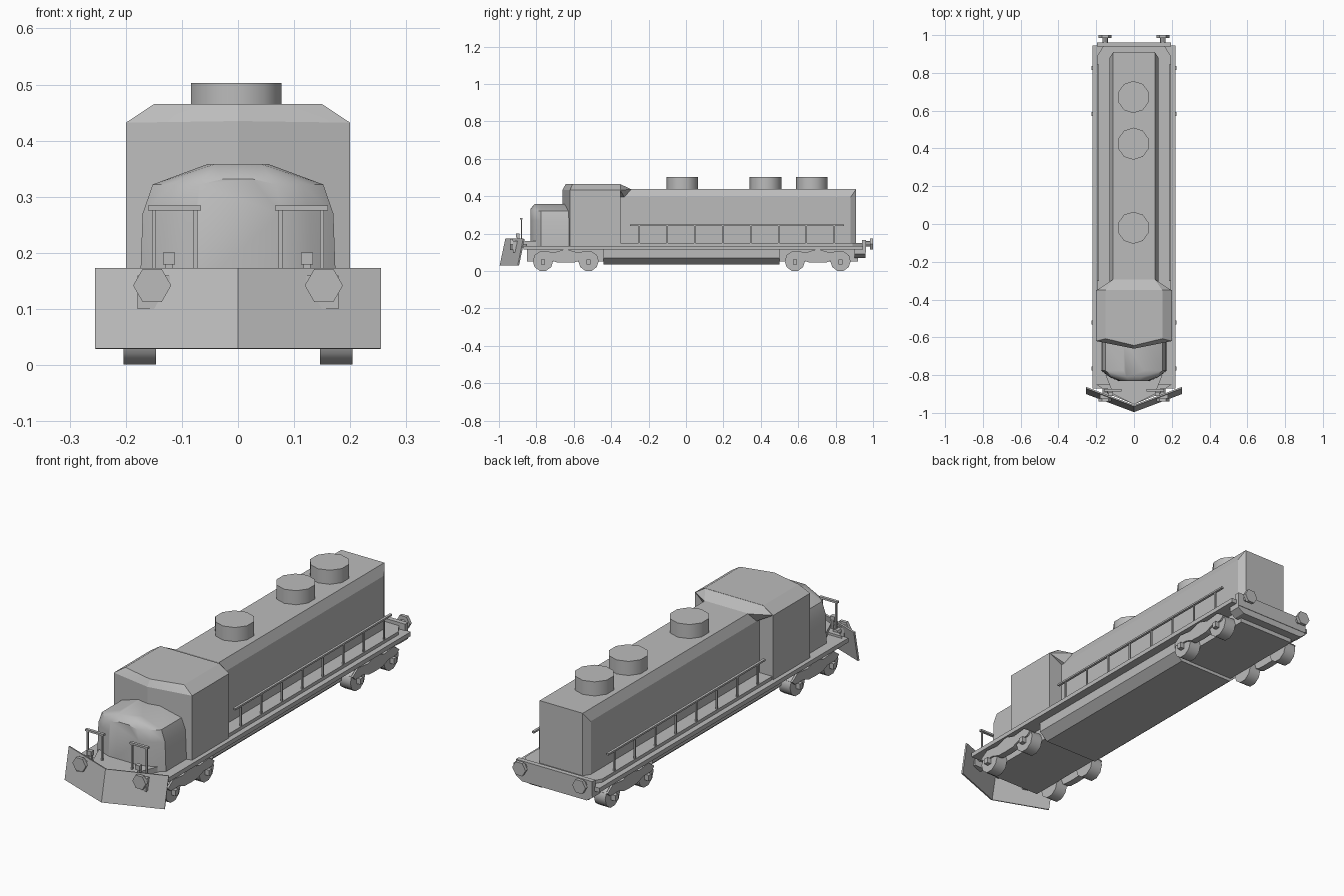
import bpy
import bmesh
from math import radians
from mathutils import Matrix, Vector

if "Cube" in bpy.data.objects:
    bpy.data.objects.remove(bpy.data.objects["Cube"])

paint = bpy.data.materials.new("plain_grey")
paint.use_nodes = True
paint.diffuse_color = (0.5, 0.5, 0.5, 1)
paint.node_tree.nodes["Principled BSDF"].inputs["Base Color"].default_value = (0.5, 0.5, 0.5, 1)


def finish(name, bm, smooth=0):
    bmesh.ops.recalc_face_normals(bm, faces=bm.faces)
    mesh = bpy.data.meshes.new(name)
    bm.to_mesh(mesh)
    bm.free()
    mesh.materials.append(paint)
    obj = bpy.data.objects.new(name, mesh)
    bpy.context.collection.objects.link(obj)
    if smooth:
        bpy.ops.object.select_all(action='DESELECT')
        obj.select_set(True)
        bpy.context.view_layer.objects.active = obj
        bpy.ops.object.shade_smooth_by_angle(angle=radians(smooth))
    return obj


def hull(name, half, smooth=0):
    """Convex solid from points of the +x half, mirrored across x."""
    bm = bmesh.new()
    points = set(half) | {(-x, y, z) for x, y, z in half}
    verts = [bm.verts.new(p) for p in sorted(points)]
    bmesh.ops.convex_hull(bm, input=verts)
    bmesh.ops.dissolve_limit(bm, angle_limit=radians(1), verts=bm.verts, edges=bm.edges)
    return finish(name, bm, smooth)


def box(name, xs, ys, zs):
    bm = bmesh.new()
    bmesh.ops.create_cube(bm, size=1)
    for v in bm.verts:
        v.co = [r[0] if c < 0 else r[1] for c, r in zip(v.co, (xs, ys, zs))]
    return finish(name, bm)


def bar(name, center, size):
    return box(name, *[(c - s / 2, c + s / 2) for c, s in zip(center, size)])


def cylinder(name, center, radius, depth, sides, axis='Z', smooth=0):
    bm = bmesh.new()
    turn = {'Z': Matrix(), 'X': Matrix.Rotation(radians(90), 4, 'Y'),
            'Y': Matrix.Rotation(radians(90), 4, 'X')}[axis]
    spin = Matrix.Rotation(radians(90), 4, 'Z') if axis == 'Y' else Matrix()
    bmesh.ops.create_cone(bm, cap_ends=True, segments=sides, radius1=radius, radius2=radius,
                          depth=depth, matrix=Matrix.Translation(center) @ turn @ spin)
    return finish(name, bm, smooth)


def prism(name, outline, offset, smooth=0):
    """Flat outline pushed along an offset."""
    bm = bmesh.new()
    face = bm.faces.new([bm.verts.new(p) for p in outline])
    new = bmesh.ops.extrude_face_region(bm, geom=[face])
    bmesh.ops.translate(bm, vec=Vector(offset),
                        verts=[v for v in new["geom"] if isinstance(v, bmesh.types.BMVert)])
    return finish(name, bm, smooth)


# Frame, deck and walkway
box("deck", (-0.22, 0.22), (-0.87, 0.945), (0.115, 0.135))
hull("walkway", [(x, y, z) for z in (0.13, 0.15)
                 for x, y in ((0.195, -0.35), (0.195, 0.89), (0.16, 0.945))])
box("main_frame", (-0.145, 0.145), (-0.85, 0.92), (0.05, 0.12))
hull("underbody_tank", [(x, y, z) for y in (-0.44, 0.5)
                        for x, z in ((0.18, 0.118), (0.18, 0.07), (0.14, 0.035))])

# Long hood with chamfered roof edges and rear corners
hull("hood", [(x, y, z) for x, y, z in (
    (0.13, -0.4, 0.135), (0.13, 0.88, 0.135), (0.11, 0.91, 0.135),
    (0.13, -0.4, 0.395), (0.13, 0.88, 0.395),
    (0.11, -0.4, 0.438), (0.11, 0.91, 0.438))])
for i, y in enumerate((-0.02, 0.425, 0.672)):
    cylinder(f"roof_dome_{i + 1}", (-0.003, y, 0.465), 0.085, 0.076, 10, smooth=40)

# Cab with a wedge front, and the slope down to the hood
hull("cab", [(x, y, 0.135) for x, y in ((0.2, -0.62), (0, -0.66), (0.2, -0.35))] + [
    (0.2, -0.62, 0.432), (0, -0.66, 0.435), (0.15, -0.607, 0.465), (0, -0.643, 0.465),
    (0.2, -0.35, 0.432), (0.15, -0.35, 0.465)], smooth=20)
hull("cab_rear_slope", [(0.2, -0.352, 0.432), (0.15, -0.352, 0.465), (0.11, -0.293, 0.437),
                        (0.13, -0.33, 0.395), (0.13, -0.352, 0.395)])

# Rounded nose, lofted from the cab to its narrower front
section = ((0.175, 0.13), (0.17, 0.27), (0.152, 0.322), (0.055, 0.358))
nose = [(x, y, z) for y in (-0.61, -0.775) for x, z in section]
nose += [(x * 0.75, -0.81, z) for x, z in section]
nose += [(x * 0.45, -0.832, min(z, 0.332)) for x, z in section]
hull("nose", nose, smooth=35)

# Front platform and snow plough
prism("front_platform", [(-0.2, -0.85, 0.125), (-0.11, -0.91, 0.125), (0, -0.955, 0.125),
                         (0.11, -0.91, 0.125), (0.2, -0.85, 0.125)], (0, 0, 0.02))
prism("front_step", [(-0.15, -0.8, 0.135), (-0.11, -0.9, 0.135), (0, -0.955, 0.135),
                     (0.11, -0.9, 0.135), (0.15, -0.8, 0.135)], (0, 0, 0.025))
bm = bmesh.new()
rows = [[bm.verts.new((x, y + lean, z)) for x, y in ((-0.255, -0.9), (0, -0.996), (0.255, -0.9))]
        for z, lean in ((0.03, 0), (0.173, 0.03))]
for i in range(2):
    bm.faces.new((rows[0][i], rows[0][i + 1], rows[1][i + 1], rows[1][i]))
plough = finish("snow_plough", bm)
thick = plough.modifiers.new("thickness", 'SOLIDIFY')
thick.thickness = 0.008
thick.offset = -1

# Rear end beam
hull("rear_beam", [(x, y, z) for y in (0.9, 0.96)
                   for x, z in ((0.195, 0.118), (0.195, 0.09), (0.165, 0.07))])
box("rear_plate", (-0.195, 0.195), (0.94, 0.962), (0.1, 0.165))

for side, s in (("left", 1), ("right", -1)):
    # Buffers at both ends
    for end, head, root, z in (("front", -0.932, -0.87, 0.142), ("rear", 0.992, 0.95, 0.145)):
        x = s * 0.153
        cylinder(f"{side}_{end}_buffer", (x, head, z), 0.034, 0.016, 6, 'Y')
        cylinder(f"{side}_{end}_buffer_shaft", (x, (head + root) / 2, z), 0.015,
                 abs(head - root), 8, 'Y')
    bar(f"{side}_buffer_bracket", (s * 0.15, -0.91, 0.13), (0.058, 0.03, 0.06))
    bar(f"{side}_front_lamp", (s * 0.123, -0.9, 0.19), (0.022, 0.02, 0.022))
    bar(f"{side}_lamp_stand", (s * 0.123, -0.895, 0.165), (0.012, 0.012, 0.04))

    # Front hand rail
    for i, x in enumerate((0.15, 0.076)):
        bar(f"{side}_front_rail_post_{i + 1}", (s * x, -0.88, 0.21), (0.007, 0.007, 0.14))
    bar(f"{side}_front_rail_bar", (s * 0.113, -0.88, 0.28), (0.094, 0.014, 0.009))

    # Walkway railing
    bar(f"{side}_railing_bar", (s * 0.19, 0.272, 0.245), (0.012, 1.145, 0.008))
    for i in range(8):
        bar(f"{side}_railing_post_{i + 1}", (s * 0.19, -0.25 + i * 0.149, 0.195),
            (0.007, 0.008, 0.1))

    # Bogies: arched side frame, wheels and axle boxes
    arch = ((0.17, 0.08), (0.13, 0.108), (0.06, 0.1), (0, 0.118))
    belly = ((0, 0.045), (0.05, 0.047), (0.09, 0.062), (0.15, 0.062))
    right_half = [*belly, *arch]
    outline = right_half + [(-y, z) for y, z in reversed(right_half[1:-1])]
    for end, mid in (("front", -0.643), ("rear", 0.704)):
        prism(f"{side}_{end}_bogie_frame", [(s * 0.18, mid + y, z) for y, z in outline],
              (s * 0.032, 0, 0))
        for i, d in enumerate((-0.122, 0.122)):
            cylinder(f"{side}_{end}_wheel_{i + 1}", (s * 0.175, mid + d, 0.053),
                     0.0545, 0.058, 10, 'X', smooth=40)
            bar(f"{side}_{end}_axle_box_{i + 1}", (s * 0.21, mid + d, 0.048),
                (0.03, 0.022, 0.026))
